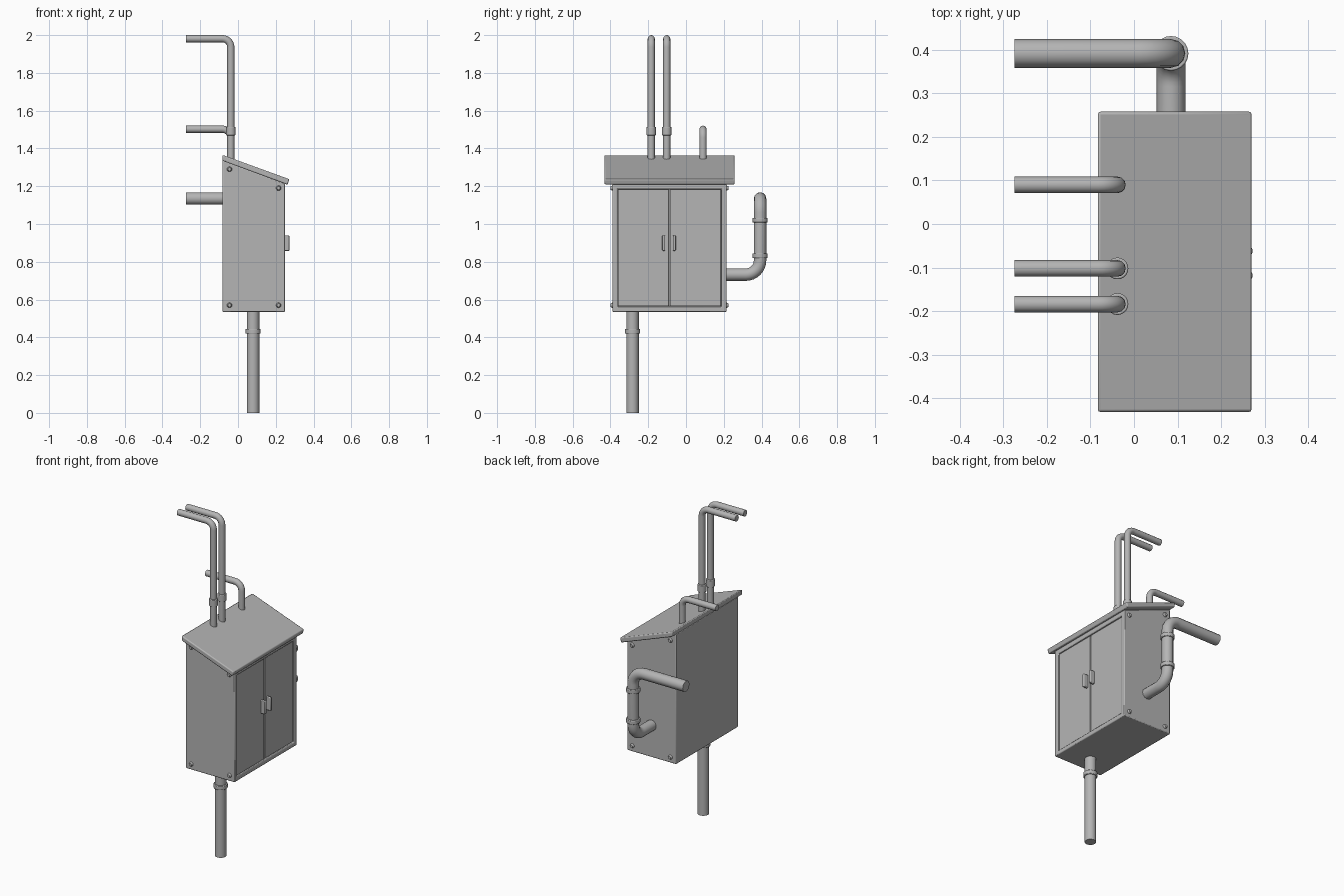
import bpy, bmesh, math
from mathutils import Vector, Matrix

cube = bpy.data.objects.get("Cube")
if cube:
    bpy.data.objects.remove(cube, do_unlink=True)

GREY = (0.46, 0.46, 0.46, 1)
metal = bpy.data.materials.new("grey metal")
metal.use_nodes = True
metal.diffuse_color = GREY
metal.node_tree.nodes["Principled BSDF"].inputs["Base Color"].default_value = GREY


def add_object(name, mesh, bevel=0):
    """Link a mesh, give it the metal colour, sharp-edged smoothing and a bevel."""
    obj = bpy.data.objects.new(name, mesh)
    bpy.context.collection.objects.link(obj)
    mesh.materials.clear()
    mesh.materials.append(metal)
    if bevel:
        mod = obj.modifiers.new("bevel", "BEVEL")
        mod.width, mod.segments, mod.limit_method = bevel, 2, "ANGLE"
    bpy.ops.object.select_all(action="DESELECT")
    obj.select_set(True)
    bpy.context.view_layer.objects.active = obj
    bpy.ops.object.shade_smooth_by_angle(angle=math.radians(35))
    return obj


def to_mesh(name, bm):
    bmesh.ops.recalc_face_normals(bm, faces=bm.faces)
    mesh = bpy.data.meshes.new(name)
    bm.to_mesh(mesh)
    bm.free()
    return mesh


def side_profile(points, y0, y1):
    """Extrude an x-z outline along y."""
    bm = bmesh.new()
    face = bm.faces.new([bm.verts.new((x, y0, z)) for x, z in points])
    out = bmesh.ops.extrude_face_region(bm, geom=[face])
    moved = [v for v in out["geom"] if isinstance(v, bmesh.types.BMVert)]
    bmesh.ops.translate(bm, verts=moved, vec=(0, y1 - y0, 0))
    bmesh.ops.recalc_face_normals(bm, faces=bm.faces)
    return bm


def box(name, low, high, bevel):
    bm = side_profile([(low[0], low[2]), (high[0], low[2]),
                       (high[0], high[2]), (low[0], high[2])], low[1], high[1])
    return add_object(name, to_mesh(name, bm), bevel)


def cylinder(name, centre, axis, radius, depth, sides=20, tip=1.0, bevel=0):
    bm = bmesh.new()
    turn = Vector((0, 0, 1)).rotation_difference(Vector(axis)).to_matrix().to_4x4()
    bmesh.ops.create_cone(bm, cap_ends=True, segments=sides, radius1=radius,
                          radius2=radius * tip, depth=depth,
                          matrix=Matrix.Translation(centre) @ turn)
    return add_object(name, to_mesh(name, bm), bevel)


def pipe(name, corners, radius, bend=0.05):
    """Round pipe through the corners, with each inner corner turned as an arc."""
    pts = [Vector(c) for c in corners]
    path = [pts[0]]
    for a, b, c in zip(pts, pts[1:], pts[2:]):
        back, ahead = (a - b).normalized(), (c - b).normalized()
        for i in range(9):
            t = math.pi / 2 * i / 8
            path.append(b + bend * (back * (1 - math.sin(t)) + ahead * (1 - math.cos(t))))
    path.append(pts[-1])
    curve = bpy.data.curves.new(name, "CURVE")
    curve.dimensions = "3D"
    curve.bevel_depth, curve.bevel_resolution = radius, 4
    curve.use_fill_caps = True
    line = curve.splines.new("POLY")
    line.points.add(len(path) - 1)
    for p, co in zip(line.points, path):
        p.co = (*co, 1)
    temp = bpy.data.objects.new("pipe path", curve)
    bpy.context.collection.objects.link(temp)
    bpy.context.view_layer.update()
    graph = bpy.context.evaluated_depsgraph_get()
    mesh = bpy.data.meshes.new_from_object(temp.evaluated_get(graph))
    bpy.data.objects.remove(temp, do_unlink=True)
    return add_object(name, mesh)


# Cabinet body with a recessed door opening on the +x side
BACK, FRONT, Y0, Y1, BASE = -0.083, 0.25, -0.39, 0.215, 0.535
body = side_profile([(BACK, BASE), (FRONT, BASE), (FRONT, 1.213), (BACK, 1.338)], Y0, Y1)
opening = max(body.faces, key=lambda f: f.normal.x * (f.calc_center_median().x > 0.2))
bmesh.ops.inset_region(body, faces=[opening], thickness=0.027, use_even_offset=True)
inner = bmesh.ops.extrude_face_region(body, geom=[opening])
bmesh.ops.translate(body, vec=(-0.018, 0, 0),
                    verts=[v for v in inner["geom"] if isinstance(v, bmesh.types.BMVert)])
if opening.is_valid:
    bmesh.ops.delete(body, geom=[opening], context="FACES_ONLY")
add_object("cabinet_body", to_mesh("cabinet_body", body), 0.005)

# Sloping roof with a small overhang
roof = side_profile([(-0.083, 1.335), (0.262, 1.208), (0.272, 1.237), (-0.083, 1.366)],
                    -0.432, 0.258)
add_object("roof", to_mesh("roof", roof), 0.006)

# Pair of doors and their handles
SPLIT = -0.088
for side, y0, y1, grip in (("right", Y0 + 0.03, SPLIT - 0.003, -0.118),
                           ("left", SPLIT + 0.003, Y1 - 0.03, -0.062)):
    box(side + "_door", (0.228, y0, 0.565), (0.243, y1, 1.183), 0.002)
    box(side + "_handle", (0.24, grip - 0.008, 0.858), (0.272, grip + 0.008, 0.94), 0.004)

# Bolts near the corners of both end walls
for end, y, d in (("front", Y0, -1), ("back", Y1, 1)):
    for x, z in ((-0.045, 0.57), (0.215, 0.57), (-0.045, 1.29), (0.215, 1.19)):
        cylinder(end + "_bolt", (x, y + d * 0.004, z), (0, d, 0), 0.015, 0.014,
                 sides=10, tip=0.6)

# Leg pipe under the cabinet
pipe("leg_pipe", [(0.08, -0.283, 0), (0.08, -0.283, 0.55)], 0.033)
cylinder("leg_collar", (0.08, -0.283, 0.432), (0, 0, 1), 0.04, 0.026, bevel=0.003)

# Bent pipe on the +y end wall
pipe("side_pipe", [(0.085, 0.2, 0.732), (0.085, 0.392, 0.732),
                   (0.085, 0.392, 1.135), (-0.275, 0.392, 1.135)], 0.033, 0.075)
for z in (0.832, 1.02):
    cylinder("side_pipe_collar", (0.085, 0.392, z), (0, 0, 1), 0.04, 0.025, bevel=0.003)

# Three bent pipes rising from the roof
for name, y, top in (("tall_pipe_front", -0.184, 1.981), ("tall_pipe_back", -0.102, 1.981),
                     ("short_pipe", 0.09, 1.502)):
    pipe(name, [(-0.038, y, 1.31), (-0.038, y, top), (-0.275, y, top)], 0.019, 0.045)
    if "tall" in name:
        cylinder(name + "_collar", (-0.038, y, 1.492), (0, 0, 1), 0.025, 0.045, bevel=0.003)
